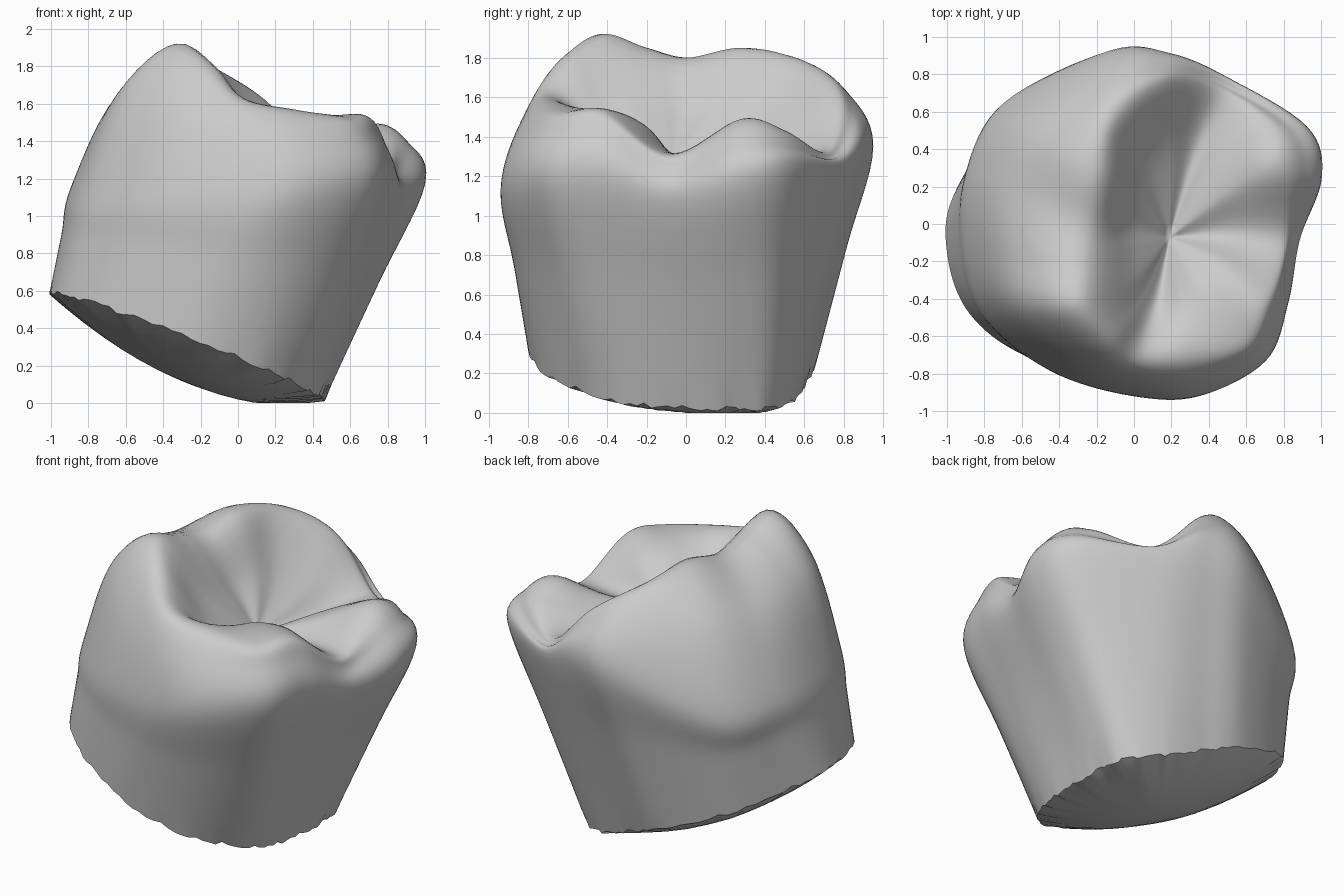
import bpy, bmesh, random
from mathutils import Vector

random.seed(4)
if "Cube" in bpy.data.objects:
    bpy.data.objects.remove(bpy.data.objects["Cube"], do_unlink=True)

AROUND = 8   # steps between neighbouring outline points
ALONG = 7    # steps between neighbouring profile points


def catmull(a, b, c, d, t):
    return (b * 2 + (c - a) * t + (a * 2 - b * 5 + c * 4 - d) * t * t
            + (b * 3 - a - c * 3 + d) * t * t * t) / 2


def closed_curve(points, steps):
    n = len(points)
    return [catmull(points[i - 1], points[i], points[(i + 1) % n], points[(i + 2) % n], s / steps)
            for i in range(n) for s in range(steps)]


def open_curve(points, steps):
    padded = [points[0] * 2 - points[1]] + points + [points[-1] * 2 - points[-2]]
    curve = [catmull(*padded[i:i + 4], s / steps)
             for i in range(len(points) - 1) for s in range(steps)]
    return curve + [points[-1]]


def lofted_object(name, rings, pole, material):
    """Skin a stack of closed rings and close the last one on a pole."""
    bm = bmesh.new()
    loops = [[bm.verts.new(p) for p in ring] for ring in rings]
    tip = bm.verts.new(pole)
    n = len(loops[0])
    for low, high in zip(loops, loops[1:]):
        for i in range(n):
            j = (i + 1) % n
            bm.faces.new((low[i], low[j], high[j], high[i]))
    for i in range(n):
        bm.faces.new((loops[-1][i], loops[-1][(i + 1) % n], tip))
    mesh = bpy.data.meshes.new(name)
    bm.to_mesh(mesh)
    bm.free()
    mesh.materials.append(material)
    obj = bpy.data.objects.new(name, mesh)
    bpy.context.collection.objects.link(obj)
    bpy.ops.object.select_all(action='DESELECT')
    obj.select_set(True)
    bpy.context.view_layer.objects.active = obj
    bpy.ops.object.shade_smooth_by_angle(angle=1.0)
    return obj


def cut_height(x, y):
    return max(.02, 0.19 - 0.39 * x - 0.07 * y)


# Outlines run anticlockwise, starting at the groove on the +x side
base = [(.46, .05), (.46, .25), (.42, .42), (.25, .54), (0, .61),
        (-.3, .65), (-.72, .5), (-.97, .14), (-1, -.15), (-.9, -.45),
        (-.65, -.67), (-.25, -.8), (.1, -.72), (.32, -.5), (.43, -.25)]
bulge = [(.88, -.08, 1.07), (1, .25, 1.17), (.92, .52, 1.22), (.5, .78, 1.22), (.2, .91, 1.33),
         (-.12, .93, 1.33), (-.68, .65, 1.12), (-.87, .28, 1.15), (-.88, -.15, 1.15), (-.77, -.5, 1.12),
         (-.42, -.79, 1.12), (0, -.92, 1.1), (.35, -.92, 1.15), (.7, -.73, 1.18), (.82, -.42, 1.18)]
crest = [(.78, -.08, 1.31), (.75, .28, 1.49), (.7, .5, 1.43), (.44, .68, 1.33), (.14, .72, 1.62),
         (-.1, .54, 1.78), (-.2, .28, 1.85), (-.25, 0, 1.8), (-.28, -.2, 1.85), (-.28, -.42, 1.92),
         (-.13, -.6, 1.8), (.03, -.7, 1.63), (.3, -.68, 1.57), (.57, -.61, 1.53), (.68, -.4, 1.53)]
inner = [(.5, -.05, 1.31), (.52, .18, 1.4), (.46, .35, 1.37), (.33, .4, 1.29), (.2, .42, 1.4),
         (.07, .3, 1.48), (.02, .15, 1.53), (0, -.01, 1.5), (.01, -.13, 1.51), (.01, -.28, 1.54),
         (.05, -.39, 1.49), (.13, -.42, 1.42), (.25, -.4, 1.48), (.37, -.34, 1.51), (.46, -.21, 1.46)]
fossa = Vector((.19, -.07, 1.29))

base = [Vector((x, y, cut_height(x, y))) for x, y in base]
bulge, crest, inner = ([Vector(p) for p in ring] for ring in (bulge, crest, inner))
waist = [a.lerp(b, .55) for a, b in zip(base, bulge)]


# Rounded shoulder between the widest line and the cusp ridge
def shoulder_point(a, b):
    p = a.lerp(b, .38)
    p.z = a.z + (b.z - a.z) * .7
    return p


shoulder = [shoulder_point(a, b) for a, b in zip(bulge, crest)]

enamel = bpy.data.materials.new("grey_enamel")
colour = (.6, .6, .6, 1)
enamel.use_nodes = True
enamel.diffuse_color = colour
enamel.node_tree.nodes["Principled BSDF"].inputs["Base Color"].default_value = colour

# Crown: walls, cusps and chewing surface
outlines = [closed_curve(r, AROUND) for r in (base, waist, bulge, shoulder, crest, inner)]
profiles = [open_curve(list(column) + [fossa], ALONG) for column in zip(*outlines)]
rings = [list(ring) for ring in zip(*profiles)]
for p in rings[0]:
    p.z += random.uniform(-.01, .015)     # chipped lower rim
lofted_object("tooth_crown", rings[:-1], fossa, enamel)

# Underside: shallow dome closing the slanted lower rim
middle = Vector((-.27, -.05, 0))


def dome_point(rim, f):
    p = middle.lerp(rim, f)
    p.z = max(0, cut_height(p.x, p.y) + (rim.z - cut_height(rim.x, rim.y)) * f ** 6
              - .19 * (1 - f * f))
    return p


dome = [[dome_point(p, k / 8) for p in reversed(rings[0])] for k in range(8, 0, -1)]
lofted_object("crown_underside", dome, dome_point(middle, 0), enamel)
